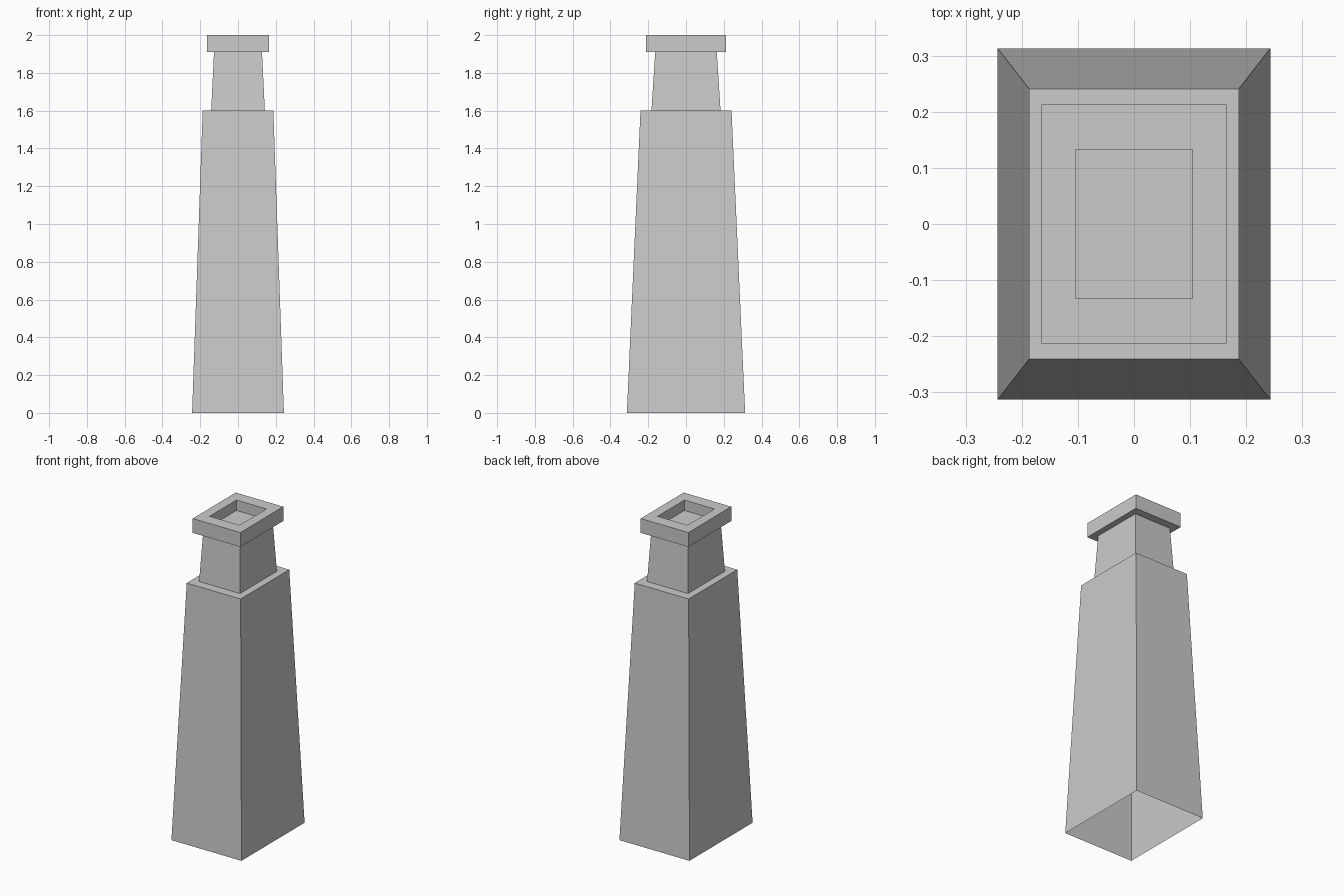
import bpy
import bmesh

if "Cube" in bpy.data.objects:
    bpy.data.objects.remove(bpy.data.objects["Cube"])


def rect_shell(name, rings, close_end=False):
    """Loft rectangular rings (half width, half depth, z), listed bottom/outside first."""
    bm = bmesh.new()
    loops = [[bm.verts.new((sx * hx, sy * hy, z))
              for sx, sy in ((-1, -1), (1, -1), (1, 1), (-1, 1))]
             for hx, hy, z in rings]
    for lower, upper in zip(loops, loops[1:]):
        for i in range(4):
            j = (i + 1) % 4
            bm.faces.new((lower[i], lower[j], upper[j], upper[i]))
    if close_end:
        bm.faces.new(loops[-1])
    mesh = bpy.data.meshes.new(name)
    bm.to_mesh(mesh)
    bm.free()
    obj = bpy.data.objects.new(name, mesh)
    bpy.context.collection.objects.link(obj)
    return obj


# Tapered stack, open underneath, with a ledge running in to the neck
rect_shell("chimney_body", [(0.243, 0.313, 0), (0.187, 0.241, 1.6), (0.142, 0.183, 1.6)])

# Slimmer tapered neck
rect_shell("chimney_neck", [(0.142, 0.183, 1.6), (0.127, 0.163, 1.91)])

# Overhanging cap with a shallow flue recess
rect_shell("chimney_cap", [(0.127, 0.163, 1.91), (0.165, 0.213, 1.91), (0.165, 0.213, 2.0),
                           (0.104, 0.133, 2.0), (0.104, 0.133, 1.935)], close_end=True)
